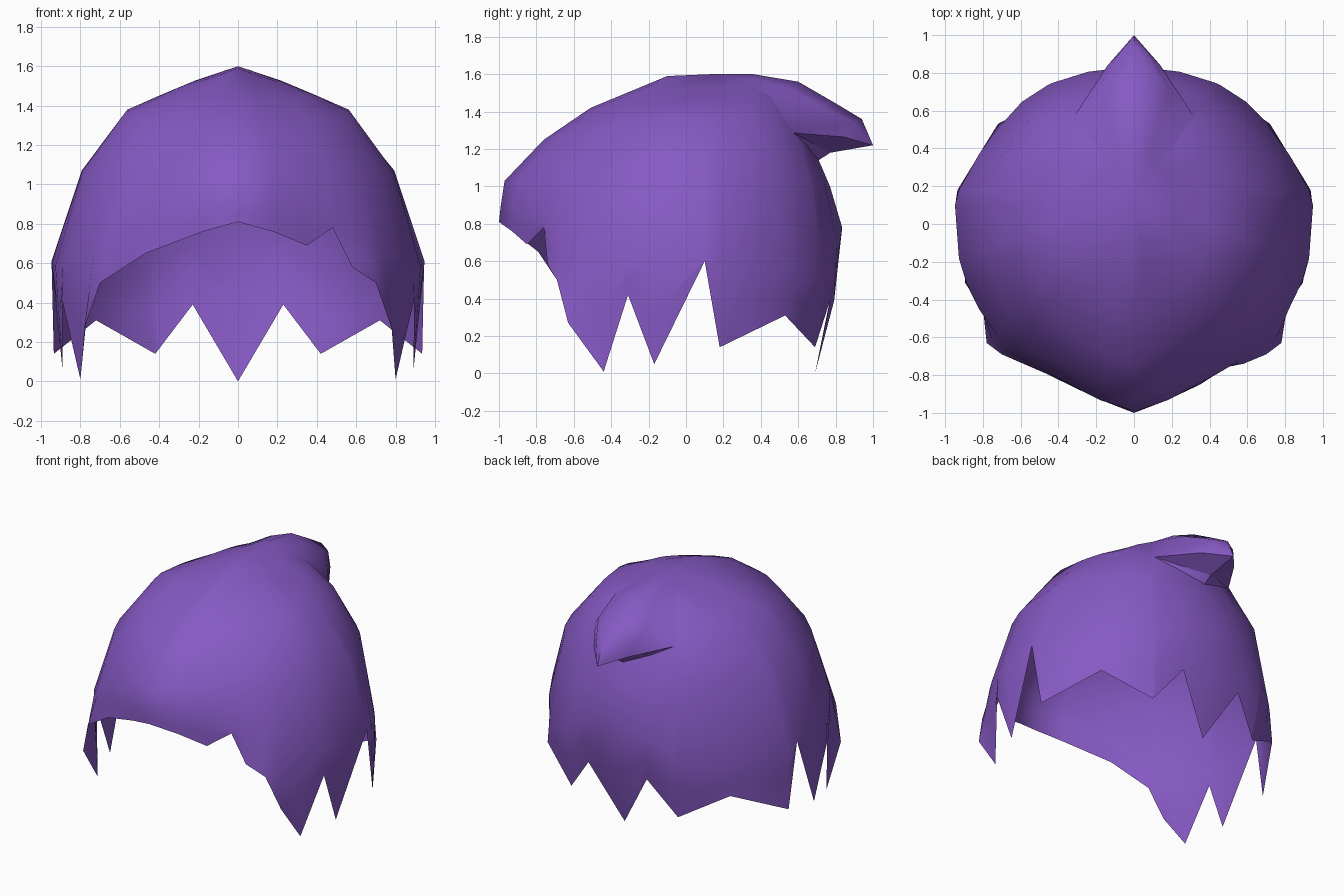
import bpy, bmesh, math
from mathutils import Vector

if "Cube" in bpy.data.objects:
    bpy.data.objects.remove(bpy.data.objects["Cube"])

CY = 0.13                      # y of the crown, the pole of all columns

# Rings (radius, z) every 22.5 degrees from front to back
RINGS = [
    ([1.12, 1.02, 1.02, 0.985, 0.945, 0.82, 0.78, 0.72, 0.705],
     [0.90, 0.84, 0.66, 0.58, 0.61, 0.54, 0.48, 0.70, 0.78]),
    ([1.10, 0.965, 0.90, 0.84, 0.79, 0.73, 0.685, 0.65, 0.64],
     [1.03, 1.04, 1.05, 1.07, 1.07, 1.07, 1.05, 1.02, 1.00]),
    ([0.89, 0.775, 0.69, 0.605, 0.54, 0.53, 0.545, 0.545, 0.58],
     [1.25, 1.285, 1.33, 1.38, 1.375, 1.365, 1.33, 1.23, 1.14]),
    ([0.64, 0.54, 0.48, 0.43, 0.38, 0.37, 0.39, 0.41, 0.42],
     [1.42, 1.435, 1.45, 1.45, 1.455, 1.46, 1.475, 1.49, 1.49]),
    ([0.23, 0.25, 0.29, 0.24, 0.20, 0.20, 0.21, 0.22, 0.23],
     [1.59, 1.555, 1.52, 1.525, 1.53, 1.53, 1.545, 1.57, 1.60]),
]

# Jagged rim: shared side and back, plus a fringe for each side
SIDES = [(.70, -.69, .50), (.78, -.63, .27), (.80, -.44, .01), (.895, -.31, .42),
         (.89, -.17, .05), (.945, .10, .60), (.935, .18, .14), (.72, .53, .31),
         (.42, .69, .14), (.23, .77, .39), (0, .69, 0)]
RIGHT = [(0, -1, .81), (.18, -.93, .76), (.35, -.85, .69), (.48, -.76, .78), (.58, -.74, .58)]
LEFT = [(0, -1, .81), (.18, -.93, .76), (.47, -.79, .65)]
TUFT_ANGLE = 145               # columns behind this open into the tuft


def ring_point(ring, deg):
    """Point on a ring at an angle from the front."""
    t = min(deg / 22.5, 7.9999)
    i, f = int(t), t - int(t)
    r, z = (a[i] * (1 - f) + a[i + 1] * f for a in RINGS[ring])
    a = math.radians(deg)
    return Vector((r * math.sin(a), CY - r * math.cos(a), z))


def column(deg, rim):
    """Rim tip, middle (bulged at the back), then all rings upward."""
    belt = ring_point(0, deg)
    mid = rim.lerp(belt, 0.5)
    k = 1 + 0.06 * (belt.z - rim.z) * max(0, min(1, (deg - 130) / 30))
    mid = Vector((mid.x * k, CY + (mid.y - CY) * k, mid.z))
    return [rim, mid, belt] + [ring_point(i, deg) for i in range(1, 5)]


bm = bmesh.new()


def face(points, side):
    pts = [Vector((p[0] * side, p[1], p[2])) for p in points]
    if side < 0:
        pts.reverse()
    bm.faces.new([bm.verts.new(p) for p in pts])


apex = Vector((0, CY, 1.6))
under, tip = Vector((0, .77, 1.18)), Vector((0, 1, 1.22))
for side, fringe in ((1, RIGHT), (-1, LEFT)):
    # Cap columns
    rims = [Vector(p) for p in fringe + SIDES]
    cols = [(math.degrees(math.atan2(p.x, CY - p.y)), p) for p in rims]
    extra = []
    for (a, p), (b, q) in zip(cols, cols[1:]):
        if a < TUFT_ANGLE < b:
            f = (TUFT_ANGLE - a) / (b - a)
            extra.append((TUFT_ANGLE, p.lerp(q, f)))
        elif b - a > 20:
            extra.append(((a + b) / 2, (p + q) / 2))
    cols = sorted(cols + extra, key=lambda c: c[0])
    for (a, p), (b, q) in zip(cols, cols[1:]):
        A, B = column(a, p), column(b, q)
        in_tuft = a >= TUFT_ANGLE - 0.01
        for i in range(4 if in_tuft else 6):
            face([A[i], B[i], B[i + 1], A[i + 1]], side)
        # Close to the crown, or out to the tuft underside
        if in_tuft:
            face([A[4], B[4], under], side)
        else:
            face([A[6], B[6], apex], side)

    # Swept tuft: sections from outer edge over to the centre ridge
    e = [ring_point(i, TUFT_ANGLE) for i in (4, 3, 2)]
    sections = [
        [e[0], (.07, .35, 1.577), (0, .36, 1.6)],
        [e[1], (.13, .55, 1.525), (0, .60, 1.56)],
        [e[2], (.18, .73, 1.42), (0, .79, 1.45)],
        [(.14, .84, 1.265), (.08, .90, 1.34), (0, .94, 1.36)],
    ]
    for j in range(2):
        face([apex, sections[0][j], sections[0][j + 1]], side)
        for s, t in zip(sections, sections[1:]):
            face([s[j], t[j], t[j + 1], s[j + 1]], side)
        face([sections[3][j], tip, sections[3][j + 1]], side)

    # Tuft underside
    edge = sections[3][0]
    face([e[2], under, edge], side)
    face([edge, under, tip], side)

bmesh.ops.remove_doubles(bm, verts=bm.verts, dist=0.0015)
bmesh.ops.recalc_face_normals(bm, faces=bm.faces)
# Make the outside the front of the shell
if sum(f.normal.dot(f.calc_center_median() - Vector((0, 0, .6))) for f in bm.faces) < 0:
    bmesh.ops.reverse_faces(bm, faces=bm.faces)
mesh = bpy.data.meshes.new("hair_cap")
bm.to_mesh(mesh)
bm.free()

hair = bpy.data.objects.new("hair_cap", mesh)
bpy.context.collection.objects.link(hair)
mat = bpy.data.materials.new("purple")
mat.diffuse_color = (0.24, 0.10, 0.55, 1)
mat.use_nodes = True
mat.node_tree.nodes["Principled BSDF"].inputs["Base Color"].default_value = mat.diffuse_color
mesh.materials.append(mat)
bpy.context.view_layer.objects.active = hair
hair.select_set(True)
bpy.ops.object.shade_smooth_by_angle(angle=math.radians(45))
